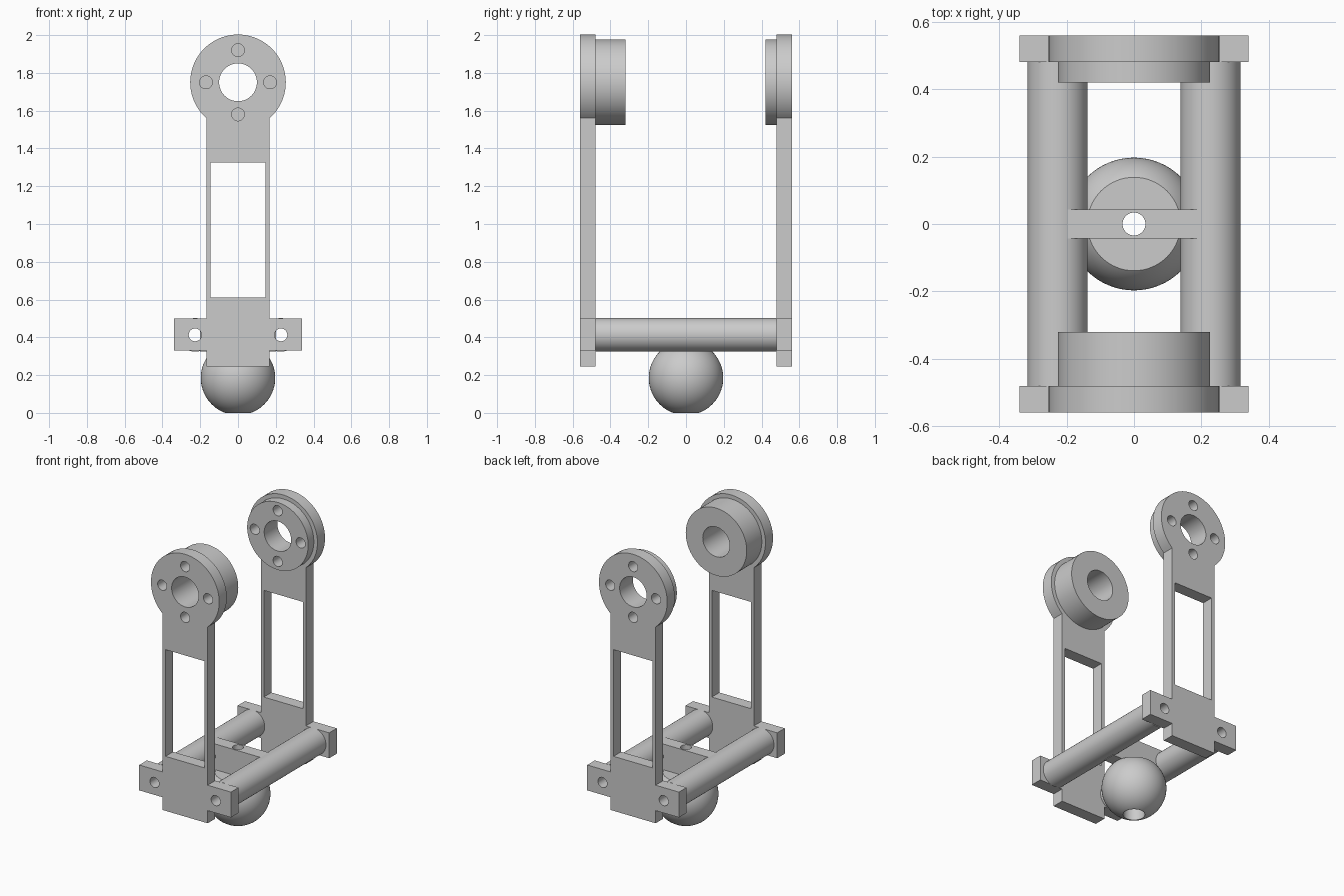
import bpy, bmesh, math
from mathutils import Matrix, Vector

cube = bpy.data.objects.get("Cube")
if cube:
    bpy.data.objects.remove(cube, do_unlink=True)

GREY = (0.6, 0.6, 0.6, 1)
mat = bpy.data.materials.new("plain grey")
mat.use_nodes = True
mat.diffuse_color = GREY
mat.node_tree.nodes["Principled BSDF"].inputs["Base Color"].default_value = GREY

RING_Z, ROD_Z, ROD_X = 1.75, 0.413, 0.227
OUT, INN = 0.56, 0.48          # outer and inner faces of the end plates
BOLT_R, BOLT_CIRCLE, BORE_R = 0.034, 0.17, 0.1


def finish(name, bm):
    bmesh.ops.recalc_face_normals(bm, faces=bm.faces)
    mesh = bpy.data.meshes.new(name)
    bm.to_mesh(mesh)
    bm.free()
    mesh.materials.append(mat)
    obj = bpy.data.objects.new(name, mesh)
    bpy.context.collection.objects.link(obj)
    return obj


def box(name, x, y, z):
    bm = bmesh.new()
    bmesh.ops.create_cube(bm, size=1)
    for v in bm.verts:
        v.co = Vector([(r[0] + r[1]) / 2 + c * (r[1] - r[0]) for r, c in zip((x, y, z), v.co)])
    return finish(name, bm)


def cylinder(name, r, start, end, sides=64):
    """Round bar between two points."""
    a, b = Vector(start), Vector(end)
    bm = bmesh.new()
    turn = (b - a).to_track_quat('Z', 'Y').to_matrix().to_4x4()
    bmesh.ops.create_cone(bm, cap_ends=True, segments=sides, radius1=r, radius2=r,
                          depth=(b - a).length, matrix=Matrix.Translation((a + b) / 2) @ turn)
    return finish(name, bm)


def along_y(name, r, x, z, y0, y1, sides=64):
    return cylinder(name, r, (x, y0, z), (x, y1, z), sides)


def cut(obj, cutters):
    """Subtract every cutter, then discard them."""
    for c in cutters:
        m = obj.modifiers.new("cut", 'BOOLEAN')
        m.operation, m.solver, m.object = 'DIFFERENCE', 'EXACT', c
    graph = bpy.context.evaluated_depsgraph_get()
    mesh = bpy.data.meshes.new_from_object(obj.evaluated_get(graph))
    obj.modifiers.clear()
    obj.data = mesh
    for c in cutters:
        bpy.data.objects.remove(c, do_unlink=True)
    return obj


def smooth(obj):
    bpy.ops.object.select_all(action='DESELECT')
    obj.select_set(True)
    bpy.context.view_layer.objects.active = obj
    bpy.ops.object.shade_smooth_by_angle(angle=math.radians(35))


def ring_cutters(y0, y1, bolt_y0, bolt_y1):
    """Central bore plus four bolt holes."""
    holes = [along_y("bore", BORE_R, 0, RING_Z, y0, y1)]
    for k in range(4):
        a = k * math.pi / 2
        holes.append(along_y("bolt", BOLT_R, BOLT_CIRCLE * math.cos(a),
                             RING_Z + BOLT_CIRCLE * math.sin(a), bolt_y0, bolt_y1, 32))
    return holes


def end_plate(name, s):
    """Flat arm with a round head, a window and side tabs."""
    half, head, tab = 0.167, 0.253, 0.34
    right = [(half, 0.245), (half, 0.33), (tab, 0.33), (tab, 0.5), (half, 0.5)]
    start = -math.acos(half / head)
    n = 56
    arc = [start + (math.pi - 2 * start) * i / n for i in range(n + 1)]
    outline = right + [(head * math.cos(a), RING_Z + head * math.sin(a)) for a in arc]
    outline += [(-x, z) for x, z in reversed(right)]
    bm = bmesh.new()
    face = bm.faces.new([bm.verts.new((x, s * OUT, z)) for x, z in outline])
    ext = bmesh.ops.extrude_face_region(bm, geom=[face])
    for v in ext["geom"]:
        if isinstance(v, bmesh.types.BMVert):
            v.co.y = s * INN
    plate = finish(name, bm)
    y0, y1 = s * 0.6, s * 0.45
    cutters = ring_cutters(y0, y1, y0, y1)
    cutters.append(box("window", (-0.145, 0.145), sorted((y0, y1)), (0.61, 1.325)))
    cutters += [along_y("pin", BOLT_R, x, ROD_Z, y0, y1, 32) for x in (-ROD_X, ROD_X)]
    smooth(cut(plate, cutters))


end_plate("front_plate", -1)
end_plate("back_plate", 1)

# Bearing bosses: the front one is long with blind bolt holes, the back one is short
front_boss = along_y("front_boss", 0.226, 0, RING_Z, -INN, -0.32, 96)
smooth(cut(front_boss, ring_cutters(-0.6, -0.2, -0.6, -0.42)))
back_boss = along_y("back_boss", 0.226, 0, RING_Z, 0.42, INN, 96)
smooth(cut(back_boss, ring_cutters(0.3, 0.6, 0.3, 0.6)))

# Hollow connecting rods
for side, x in (("right", -ROD_X), ("left", ROD_X)):
    rod = along_y(side + "_rod", 0.089, x, ROD_Z, -INN, INN)
    smooth(cut(rod, [along_y("pin", BOLT_R, x, ROD_Z, -0.6, 0.6, 32)]))

# Crossbar between the rods
bar = box("crossbar", (-0.2, 0.2), (-0.043, 0.043), (0.325, 0.497))
smooth(cut(bar, [cylinder("hole", BOLT_R, (0, 0, 0.2), (0, 0, 0.6), 32)]))

# Ball foot, flattened at both ends, with a stepped hole
bm = bmesh.new()
bmesh.ops.create_uvsphere(bm, u_segments=64, v_segments=40, radius=0.197,
                          matrix=Matrix.Translation((0, 0, 0.185)))
ball = finish("ball_foot", bm)
smooth(cut(ball, [
    box("top_trim", (-0.3, 0.3), (-0.3, 0.3), (0.325, 0.6)),
    box("base_trim", (-0.3, 0.3), (-0.3, 0.3), (-0.3, 0)),
    cylinder("hole", BOLT_R, (0, 0, -0.1), (0, 0, 0.5), 32),
    cylinder("recess", 0.066, (0, 0, -0.1), (0, 0, 0.12), 48),
]))
